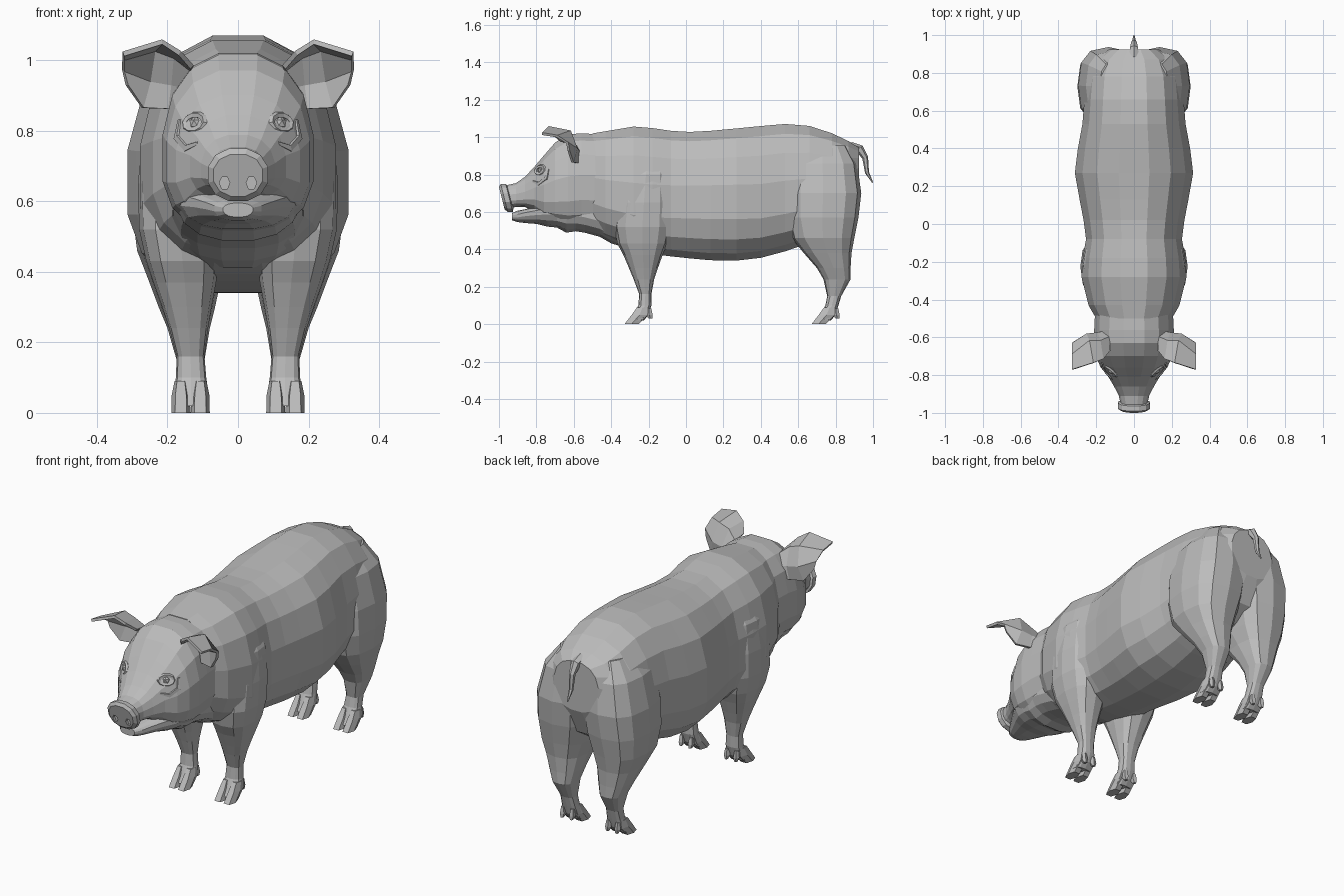
import bpy, bmesh, math
from mathutils import Vector

if "Cube" in bpy.data.objects:
    bpy.data.objects.remove(bpy.data.objects["Cube"])

skin = bpy.data.materials.new("grey skin")
skin.diffuse_color = (0.5, 0.5, 0.5, 1)
skin.use_nodes = True
skin.node_tree.nodes["Principled BSDF"].inputs["Base Color"].default_value = skin.diffuse_color


def make(name, bm, mirror=False):
    bmesh.ops.recalc_face_normals(bm, faces=bm.faces)
    me = bpy.data.meshes.new(name)
    bm.to_mesh(me)
    bm.free()
    me.materials.append(skin)
    ob = bpy.data.objects.new(name, me)
    bpy.context.collection.objects.link(ob)
    if mirror:
        m = ob.modifiers.new("mirror", 'MIRROR')
        m.use_mirror_merge = False
    return ob


def loft(name, rings, mirror=False):
    """Skin a list of equal point rings and cap both ends."""
    bm = bmesh.new()
    rows = [[bm.verts.new(p) for p in r] for r in rings]
    n = len(rows[0])
    for a, b in zip(rows, rows[1:]):
        for i in range(n):
            j = (i + 1) % n
            bm.faces.new((a[i], a[j], b[j], b[i]))
    bm.faces.new(rows[0])
    bm.faces.new(rows[-1])
    return make(name, bm, mirror)


def spow(v, e):
    return math.copysign(abs(v) ** e, v)


def trunk_ring(y, top, bottom, w, mid, n=16, p=2.4, tilt=0.0):
    """Upright rounded section, widest at height mid."""
    pts = []
    for i in range(n):
        a = 2 * math.pi * (i + 0.5) / n
        s = spow(math.sin(a), 2 / p)
        z = mid + s * ((top - mid) if s > 0 else (mid - bottom))
        pts.append(Vector((w * 1.02 * spow(math.cos(a), 2 / p), y + tilt * (z - mid), z)))
    return pts


def limb_ring(z, y0, y1, x0, x1, n=12, p=2.7):
    """Level rounded section filling a box in x and y."""
    pts = []
    for i in range(n):
        a = 2 * math.pi * i / n
        pts.append(Vector(((x0 + x1) / 2 + (x1 - x0) / 2 * spow(math.cos(a), 2 / p),
                           (y0 + y1) / 2 + (y1 - y0) / 2 * spow(math.sin(a), 2 / p), z)))
    return pts


def tube(name, pts, radii, ref, n=6, mirror=False):
    pts = [Vector(p) for p in pts]
    ref, rings = Vector(ref).normalized(), []
    closed = (pts[0] - pts[-1]).length < 1e-5
    for k, p in enumerate(pts):
        prev = pts[k - 1] if k else (pts[-2] if closed else p)
        nxt = pts[k + 1] if k + 1 < len(pts) else (pts[1] if closed else p)
        u = (nxt - prev).normalized().cross(ref).normalized()
        v = (nxt - prev).normalized().cross(u)
        rings.append([p + radii[k] * (u * math.cos(2 * math.pi * i / n)
                      + v * math.sin(2 * math.pi * i / n)) for i in range(n)])
    return loft(name, rings, mirror)


# Body barrel
body = loft("body", [trunk_ring(*r) for r in (
    (-0.50, 1.025, .49, .20, .70), (-0.43, 1.037, .45, .24, .68),
    (-0.28, 1.063, .39, .277, .65), (-0.18, 1.055, .37, .27, .64),
    (-0.08, 1.04, .358, .253, .64), (0.02, 1.034, .347, .266, .64),
    (0.13, 1.04, .337, .287, .64), (0.27, 1.053, .335, .312, .64),
    (0.40, 1.066, .35, .296, .64), (0.53, 1.077, .385, .272, .66),
    (0.66, 1.066, .43, .262, .68), (0.78, 1.026, .48, .25, .70),
    (0.87, .982, .54, .21, .74), (0.925, .945, .68, .13, .80))])

# Head, from neck to muzzle
head = loft("head", [trunk_ring(*r) for r in (
    (-0.46, 1.02, .49, .205, .72), (-0.56, 1.025, .50, .21, .72),
    (-0.63, 1.02, .50, .213, .71), (-0.70, .975, .52, .203, .70),
    (-0.76, .905, .545, .175, .69), (-0.81, .845, .60, .135, .69),
    (-0.86, .79, .625, .105, .68), (-0.91, .755, .625, .08, .675),
    (-0.955, .745, .62, .07, .675))])

# Lower jaw and jowl folds
jaw = loft("jaw", [trunk_ring(*r) for r in (
    (-0.93, .595, .555, .042, .577), (-0.90, .607, .545, .066, .58),
    (-0.86, .615, .54, .09, .59), (-0.80, .63, .535, .125, .60),
    (-0.74, .64, .52, .16, .61), (-0.69, .64, .515, .168, .61),
    (-0.64, .64, .487, .175, .62), (-0.59, .63, .495, .178, .61),
    (-0.54, .62, .487, .183, .60), (-0.46, .60, .465, .185, .58),
    (-0.40, .56, .43, .175, .55), (-0.33, .52, .41, .15, .50))])

# Front legs with shoulders
front_legs = loft("front_legs", [limb_ring(*r) for r in (
    (.94, -.28, -.12, .06, .185), (.80, -.34, -.088, .06, .268),
    (.65, -.37, -.08, .05, .284), (.52, -.385, -.082, .05, .28),
    (.43, -.367, -.10, .055, .26), (.37, -.335, -.125, .062, .24),
    (.30, -.305, -.15, .075, .215), (.24, -.28, -.17, .085, .195),
    (.16, -.25, -.185, .095, .174), (.10, -.255, -.185, .09, .176),
    (.05, -.28, -.20, .083, .184), (.02, -.30, -.225, .083, .186))], True)

# Hind legs with haunches, meeting in a crease under the tail
hind_legs = loft("hind_legs", [limb_ring(*r) for r in (
    (.955, .60, .86, .02, .18), (.86, .545, .915, -.02, .255),
    (.70, .53, .937, -.025, .295), (.57, .535, .922, -.01, .30),
    (.46, .565, .90, .02, .286), (.38, .63, .885, .048, .255),
    (.30, .70, .88, .065, .225), (.24, .735, .88, .08, .20),
    (.15, .755, .83, .095, .174), (.10, .745, .815, .09, .176),
    (.05, .72, .80, .083, .184), (.02, .70, .775, .083, .186))], True)

# Merge the large parts into one continuous skin
parts = (head, jaw, front_legs, hind_legs)
for part in parts:
    m = body.modifiers.new("merge", 'BOOLEAN')
    m.operation, m.object, m.solver, m.use_self = 'UNION', part, 'EXACT', True
bpy.context.view_layer.update()
graph = bpy.context.evaluated_depsgraph_get()
merged = bpy.data.meshes.new_from_object(body.evaluated_get(graph))
body.modifiers.clear()
body.data = merged
for part in parts:
    bpy.data.objects.remove(part)

# Snout disc with two nostril pits
snout = loft("snout", [trunk_ring(y, t, b, w, .675, 12, 2.2, -0.25) for y, t, b, w in (
    (-0.935, .735, .62, .065), (-0.945, .752, .598, .084),
    (-0.972, .752, .598, .086), (-0.985, .735, .612, .07))])
pits = loft("nostril_cutter", [
    [Vector((.038 + .015 * math.cos(a), y, .652 + .02 * math.sin(a)))
     for a in (k * math.pi / 3 for k in range(6))] for y in (-1.05, -0.963)], True)
pits.hide_render = True
pits.hide_viewport = True
cut = snout.modifiers.new("nostrils", 'BOOLEAN')
cut.operation, cut.object, cut.solver = 'DIFFERENCE', pits, 'EXACT'

# Ears: cupped sheets with the upper edge folded forward
bm = bmesh.new()
rows = [[bm.verts.new(p) for p in row] for row in (
    ((.13, -.67, .98), (.13, -.60, .97), (.14, -.57, .92), (.16, -.56, .87)),
    ((.165, -.715, 1.02), (.18, -.62, 1.01), (.19, -.58, .93), (.20, -.585, .862)),
    ((.215, -.735, 1.052), (.235, -.62, 1.03), (.25, -.587, .94), (.27, -.607, .865)),
    ((.325, -.77, 1.018), (.325, -.69, 1.005), (.325, -.635, .97), (.315, -.628, .93)))]
for a, b in zip(rows, rows[1:]):
    for i in range(3):
        bm.faces.new((a[i], a[i + 1], b[i + 1], b[i]))
ear = make("ears", bm, True)
thick = ear.modifiers.new("thickness", 'SOLIDIFY')
thick.thickness, thick.offset = 0.014, 0

# Eyes, eyelids and the fold below each eye
centre, facing = Vector((.122, -.778, .822)), Vector((.62, -.72, .3)).normalized()
bm = bmesh.new()
bmesh.ops.create_icosphere(bm, subdivisions=1, radius=0.02)
bmesh.ops.translate(bm, verts=bm.verts, vec=centre - facing * .004)
make("eyes", bm, True)
side = Vector((0, 0, 1)).cross(facing).normalized()
up = facing.cross(side)
tube("eyelids", [centre + side * .036 * math.cos(k * math.pi / 5)
                 + up * .024 * math.sin(k * math.pi / 5) for k in range(11)],
     [.010] * 11, facing, 5, True)
tube("eye_folds", [(.163, -.735, .83), (.169, -.745, .78), (.142, -.785, .75),
                   (.112, -.82, .765)], [.008, .014, .014, .006], facing, 5, True)

# Cloven hooves and dewclaws
for label, dy in (("front", 0), ("hind", 1.0)):
    for toe, x in (("inner", .107), ("outer", .162)):
        loft(f"{label}_{toe}_hooves", [
            limb_ring(z, y0 + dy, y1 + dy, x - w, x + w, 6) for z, y0, y1, w in (
                (.09, -.265, -.20, .018), (.05, -.295, -.20, .026), (0, -.333, -.25, .027))], True)
        loft(f"{label}_{toe}_dewclaws", [
            limb_ring(z, y0 + dy, y1 + dy, x - w, x + w, 5) for z, y0, y1, w in (
                (.085, -.21, -.185, .010), (.05, -.215, -.178, .015),
                (.03, -.20, -.18, .008))], True)

# Tail
tube("tail", [(0, .88, .945), (0, .93, .935), (0, .958, .89), (0, .968, .81), (0, .998, .757)],
     [.03, .024, .016, .011, .003], (1, 0, 0))
